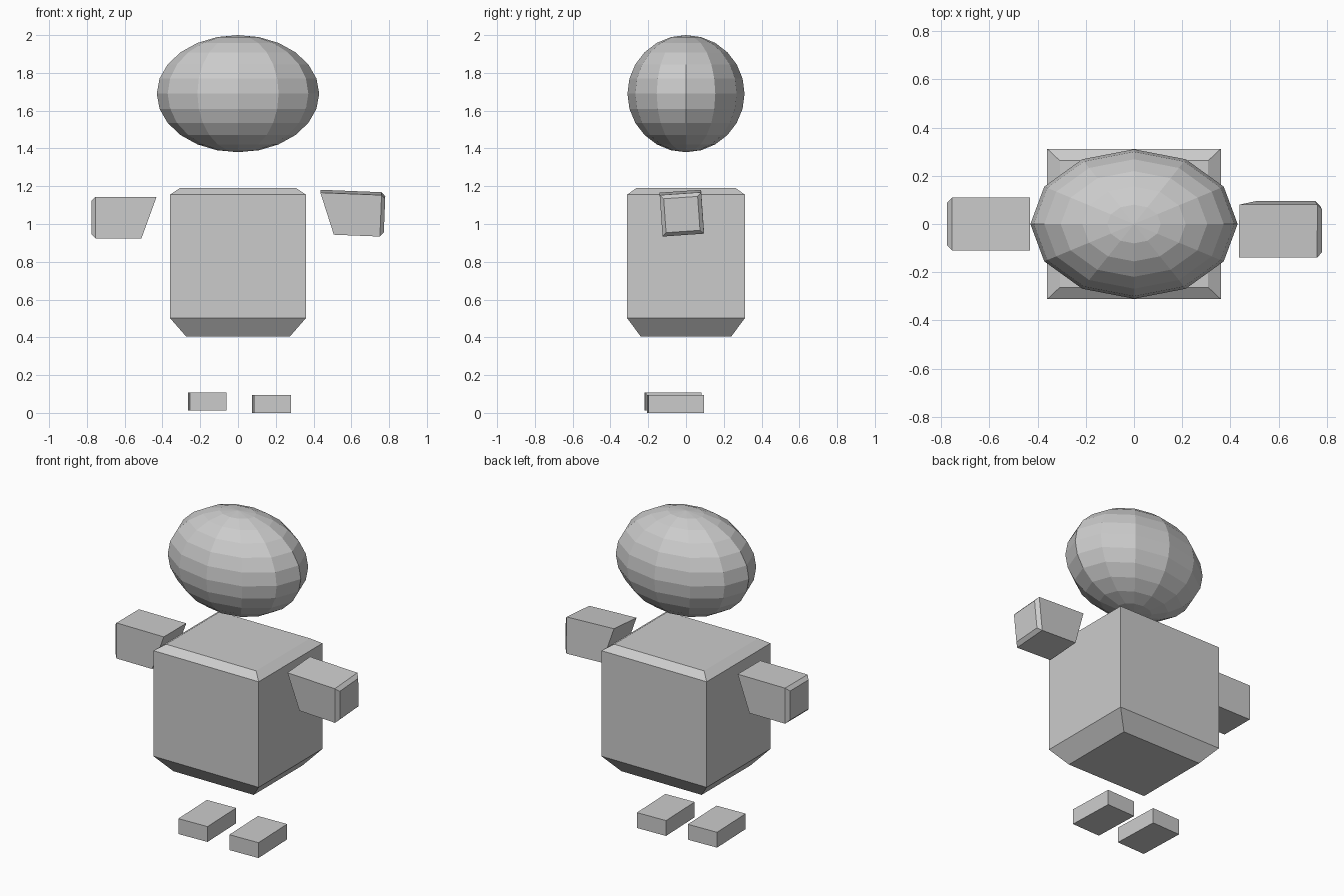
import bpy
import bmesh
import math
from mathutils import Matrix, Vector

cube = bpy.data.objects.get("Cube")
if cube:
    bpy.data.objects.remove(cube, do_unlink=True)

# One plain grey for everything
grey = bpy.data.materials.new("plain grey")
grey.use_nodes = True
colour = (0.6, 0.6, 0.6, 1.0)
grey.diffuse_color = colour
grey.node_tree.nodes["Principled BSDF"].inputs["Base Color"].default_value = colour


def finish(bm, name, location, rotation=(0, 0, 0)):
    """Turn a bmesh into a flat-shaded, grey object."""
    bmesh.ops.recalc_face_normals(bm, faces=bm.faces)
    mesh = bpy.data.meshes.new(name)
    bm.to_mesh(mesh)
    bm.free()
    mesh.materials.append(grey)
    obj = bpy.data.objects.new(name, mesh)
    obj.location = location
    obj.rotation_euler = [math.radians(a) for a in rotation]
    bpy.context.collection.objects.link(obj)
    return obj


def box(size):
    bm = bmesh.new()
    bmesh.ops.create_cube(bm, size=1, matrix=Matrix.Diagonal((*size, 1)))
    return bm


# Head: faceted ellipsoid
bm = bmesh.new()
bmesh.ops.create_uvsphere(bm, u_segments=12, v_segments=12, radius=1,
                          matrix=Matrix.Diagonal((0.43, 0.31, 0.31, 1)))
finish(bm, "head", (0, 0, 1.69))

# Torso: stacked rectangular sections (height, half width, half depth)
bm = bmesh.new()
rings = []
for z, hx, hy in [(0.405, 0.275, 0.24), (0.502, 0.36, 0.312),
                  (1.155, 0.36, 0.312), (1.19, 0.308, 0.263)]:
    rings.append([bm.verts.new((sx * hx, sy * hy, z))
                  for sx, sy in ((-1, -1), (1, -1), (1, 1), (-1, 1))])
bm.faces.new(rings[0])
bm.faces.new(rings[-1])
for low, high in zip(rings, rings[1:]):
    for i in range(4):
        j = (i + 1) % 4
        bm.faces.new((low[i], low[j], high[j], high[i]))
finish(bm, "torso", (0, 0, 0))


# Arms: boxes with a slanted inner end and a chamfered outer end
def arm(name, side, location, rotation=(0, 0, 0)):
    bm = box((0.344, 0.22, 0.22))
    for v in bm.verts:
        if v.co.x < 0 and v.co.z < 0:
            v.co.x += 0.08
    outer = [e for e in bm.edges if all(v.co.x > 0.1 for v in e.verts)]
    bmesh.ops.bevel(bm, geom=outer, offset=0.02, segments=1, affect='EDGES')
    bmesh.ops.scale(bm, vec=Vector((side, 1, 1)), verts=bm.verts)
    finish(bm, name, location, rotation)


arm("right_arm", -1, (-0.603, 0, 1.034))
arm("left_arm", 1, (0.604, -0.022, 1.057), (4, 2.3, 0))

# Feet: slightly turned flat boxes
for name, location in (("right_foot", (-0.163, -0.068, 0.061)),
                       ("left_foot", (0.177, -0.055, 0.0475))):
    finish(box((0.195, 0.295, 0.095)), name, location, (0, 0, 2))
